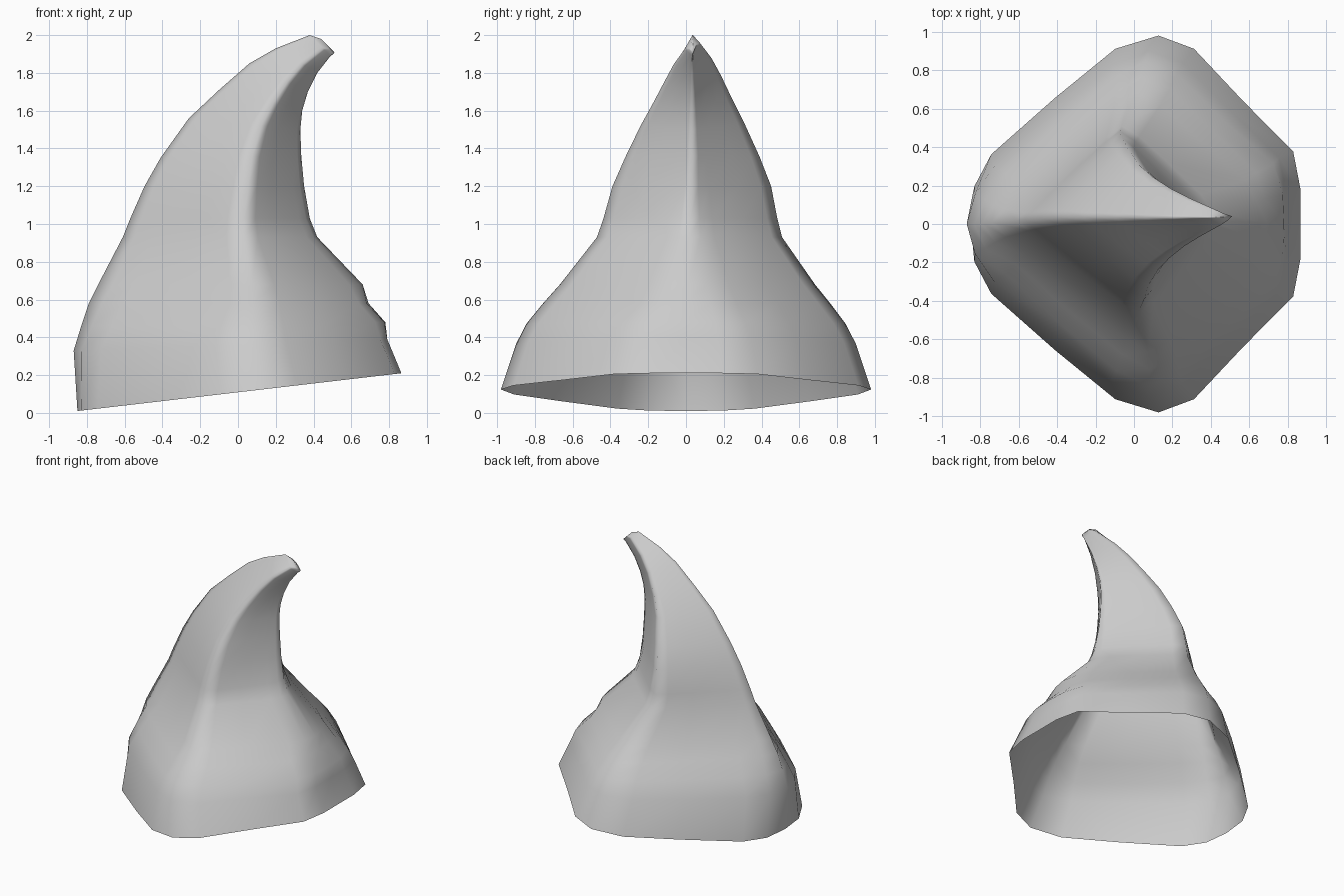
import bpy, bmesh
from math import exp

if "Cube" in bpy.data.objects:
    bpy.data.objects.remove(bpy.data.objects["Cube"])

# Interior points of half the rim outline (u along x, v along y)
RIM = [(-.98, .2), (-.89, .37), (-.55, .67), (-.23, .93), (0, 1),
       (.25, .93), (.6, .65), (.95, .385), (1, .19)]

# Rings from rim to tip: left x, left z, right x, right z, half depth
RINGS = [
    (-.85, .01, .865, .21, .98),
    (-.87, .33, .79, .39, .9),
    (-.83, .46, .74, .48, .845),
    (-.79, .58, .69, .58, .76),
    (-.74, .68, .62, .68, .675),
    (-.61, .93, .42, .93, .49),
    (-.57, 1.03, .38, 1.03, .46),
    (-.495, 1.2, .35, 1.2, .42),
    (-.41, 1.35, .335, 1.36, .355),
    (-.26, 1.56, .33, 1.5, .275),
    (-.1, 1.71, .34, 1.6, .21),
    (.06, 1.85, .37, 1.7, .15),
    (.2, 1.93, .42, 1.8, .1),
    (.38, 2, .49, 1.89, .04),
    (.44, 1.98, .505, 1.9, .02),
]


def clamp(t):
    return max(0, min(1, t))


def half_ring(xl, zl, xr, zr, depth, side):
    zm = (zl + zr) / 2
    # Blunt rim turns into a diamond, sooner on the left
    sharp_l, sharp_r = clamp((zm - .2) / .5), clamp((zm - .4) / .8)
    # The front ridge leans right of the back ridge
    lean = .08 * sharp_r if side < 0 else -.06 * sharp_r - .12 * clamp((zm - 1.4) / .5)
    ridge = xl + (xr - xl) * (.57 + lean)
    yc = .035 * clamp((zm - .5) / .8)
    fold = .04 * (exp(-((zm - .47) / .05) ** 2) + exp(-((zm - .68) / .05) ** 2))
    points = []
    for u, v in [(-1, 0)] + RIM + [(1, 0)]:
        sharp = sharp_l if u < 0 else sharp_r
        ud = u * (1 - .4 * v)
        vd = 1 - abs(ud) ** 1.1
        u, v = u + (ud - u) * sharp, v + (vd - v) * sharp
        x = ridge + u * ((xr - ridge) if u > 0 else (ridge - xl))
        z = zl + (zr - zl) * (x - xl) / (xr - xl)
        points.append((x + fold * max(u, 0) ** 5, yc + side * v * depth, z))
    return points


def ring_points(*ring):
    return half_ring(*ring, -1) + half_ring(*ring, 1)[-2:0:-1]


# Curved, open-bottomed pointed hat
bm = bmesh.new()
loops = [[bm.verts.new(p) for p in ring_points(*r)] for r in RINGS]
n = len(loops[0])
for a, b in zip(loops, loops[1:]):
    for i in range(n):
        j = (i + 1) % n
        bm.faces.new((a[i], a[j], b[j], b[i]))
tip = bm.verts.new((.51, .04, 1.91))
for i in range(n):
    bm.faces.new((loops[-1][i], loops[-1][(i + 1) % n], tip))
for f in bm.faces:
    f.smooth = True

mesh = bpy.data.meshes.new("pointed_hat")
bm.to_mesh(mesh)
bm.free()
hat = bpy.data.objects.new("pointed_hat", mesh)
bpy.context.collection.objects.link(hat)
